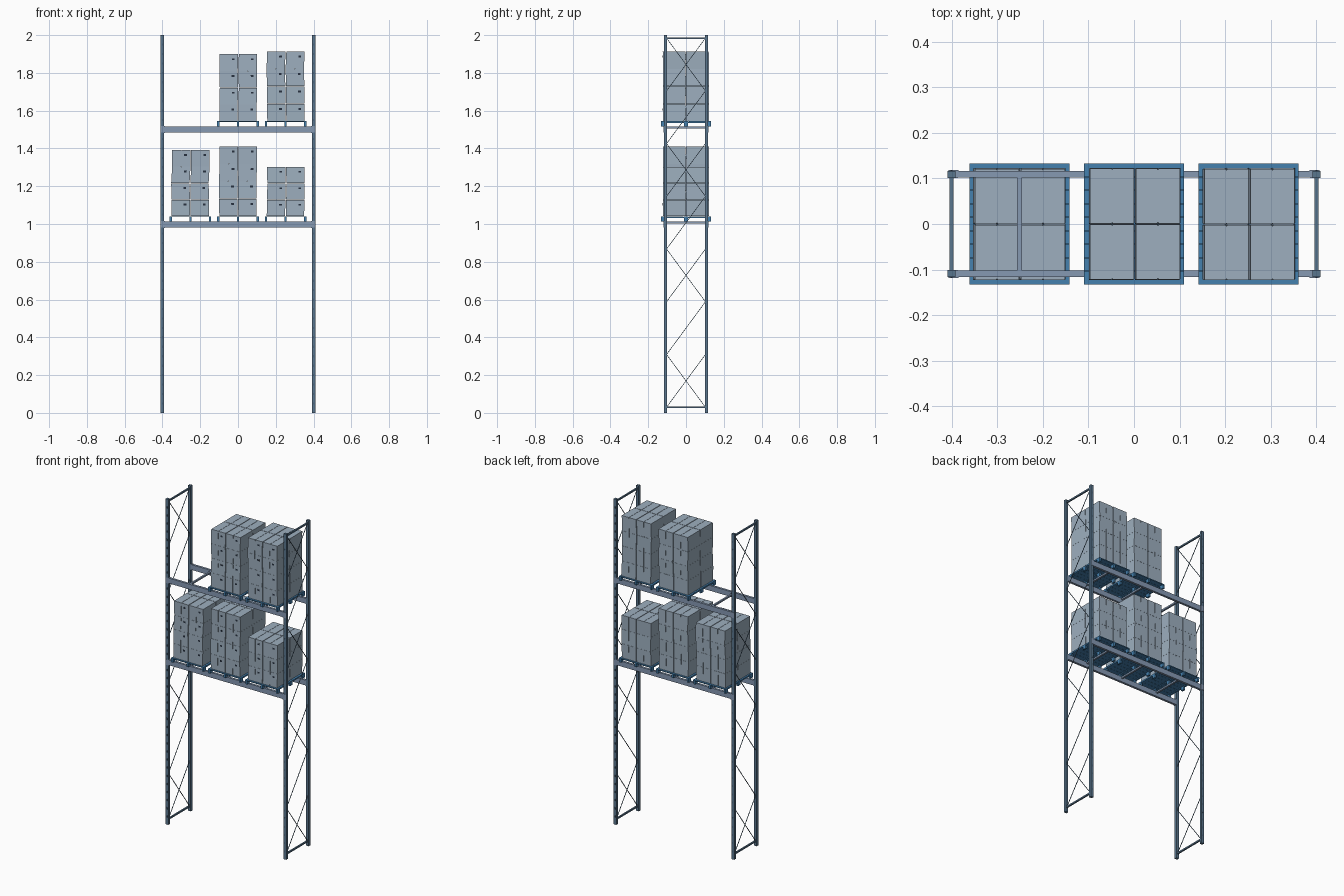
import bpy, bmesh, math, random
from mathutils import Matrix, Vector

if "Cube" in bpy.data.objects:
    bpy.data.objects.remove(bpy.data.objects["Cube"])

random.seed(4)


def material(name, col):
    m = bpy.data.materials.new(name)
    m.diffuse_color = (*col, 1)
    m.use_nodes = True
    m.node_tree.nodes["Principled BSDF"].inputs["Base Color"].default_value = m.diffuse_color
    return m


STEEL = material("post_blue", (0.10, 0.18, 0.27))
SLOT = material("slot_blue", (0.05, 0.09, 0.14))
BEAM = material("beam_blue_grey", (0.24, 0.32, 0.45))
BLUE = material("pallet_blue", (0.06, 0.22, 0.43))
CARTON = material("carton_blue_grey", (0.34, 0.43, 0.52))
DARK = material("dark", (0.02, 0.03, 0.05))


def cube(bm, c, s, rot=None):
    m = Matrix.Translation(c) @ (rot or Matrix()) @ Matrix.Diagonal((*s, 1))
    return bmesh.ops.create_cube(bm, size=1, matrix=m)["verts"]


def bar(bm, a, b, t):
    a, b = Vector(a), Vector(b)
    d = b - a
    cube(bm, (a + b) / 2, (t, t, d.length), d.to_track_quat('Z', 'Y').to_matrix().to_4x4())


def finish(bm, name, mat=None):
    me = bpy.data.meshes.new(name)
    bm.to_mesh(me)
    bm.free()
    ob = bpy.data.objects.new(name, me)
    bpy.context.collection.objects.link(ob)
    if mat:
        me.materials.append(mat)
    return ob


PX, PY = 0.401, 0.109          # post centres
LEVELS = (1.014, 1.517)        # beam tops
SLOTS = (-0.252, 0.0, 0.252)   # pallet centres

# upright frames: posts, ties and bracing
for side, sx in (("left", -1), ("right", 1)):
    bm = bmesh.new()
    slots = bmesh.new()
    for sy in (-1, 1):
        cube(bm, (sx * PX, sy * PY, 1), (0.018, 0.016, 2))
        for i in range(39):
            cube(slots, (sx * PX, sy * (PY + 0.008), 0.05 + i * 0.05), (0.004, 0.0006, 0.012))
    finish(bm, side + "_posts", STEEL)
    finish(slots, side + "_post_slots", SLOT)

    bm = bmesh.new()
    for z in (0.03, 1.984):
        cube(bm, (sx * PX, 0, z), (0.009, 2 * PY, 0.009))
    h = (1.984 - 0.03) / 7
    for i in range(7):
        z0, z1 = 0.03 + i * h, 0.03 + (i + 1) * h
        y = PY - 0.006
        bar(bm, (sx * PX, -y, z0), (sx * PX, y, z1), 0.003)
        if i % 2 == 0:
            bar(bm, (sx * PX, y, z0), (sx * PX, -y, z1), 0.003)
    finish(bm, side + "_bracing", STEEL)

# shelf beams with end connectors, and cross bars
for n, top in zip(("lower", "upper"), LEVELS):
    bm = bmesh.new()
    for sy in (-1, 1):
        cube(bm, (0, sy * PY, top - 0.016), (2 * PX - 0.018, 0.014, 0.032))
        for sx in (-1, 1):
            cube(bm, (sx * 0.39, sy * PY, top - 0.016), (0.006, 0.016, 0.036))
            cube(bm, (sx * 0.397, sy * (PY + 0.0085), top - 0.016), (0.022, 0.002, 0.034))
    finish(bm, n + "_beams", BEAM)
    bm = bmesh.new()
    for x in SLOTS:
        cube(bm, (x, 0, top - 0.006), (0.011, 2 * PY - 0.01, 0.010))
    finish(bm, n + "_cross_bars", BEAM)


# pallet: deck slats, stringers and nine feet
def pallet(name, x, z):
    bm = bmesh.new()
    n, w, d = 9, 0.22, 0.266
    p = d / n
    for i in range(n):
        cube(bm, (x, -d / 2 + p * (i + 0.5), z + 0.0245), (w, p - 0.001, 0.005))
    for dx in (-0.104, 0, 0.104):
        cube(bm, (x + dx, 0, z + 0.020), (0.012, d, 0.004))
        for y in (-0.121, 0, 0.121):
            cube(bm, (x + dx, y, z + 0.009), (0.012, 0.022, 0.018))
    finish(bm, name, BLUE)


# carton stack: 2 x 2 cartons per layer, leaning slightly from layer to layer,
# with a centre seam and a front hand hole
def stack(name, x, z, layers, height):
    bm, holes = bmesh.new(), bmesh.new()
    h = height / layers
    lean = [(random.uniform(-0.003, 0.003), random.uniform(-0.0015, 0.0015))
            for _ in range(layers + 1)]

    def leaning(target, c, s, k):
        for v in cube(target, c, s):
            t = (v.co.z - z) / h - k
            v.co.x += lean[k][0] * (1 - t) + lean[k + 1][0] * t
            v.co.y += lean[k][1] * (1 - t) + lean[k + 1][1] * t

    for k in range(layers):
        zc = z + h * (k + 0.5)
        for cx in (-0.0505, 0.0505):
            for cy in (-0.0615, 0.0615):
                bx = x + cx
                for s in (-1, 1):
                    leaning(bm, (bx + s * 0.0247, cy, zc), (0.0478, 0.1205, h - 0.0006), k)
                leaning(bm, (bx, cy, zc), (0.004, 0.117, h - 0.004), k)
                if cy < 0:
                    leaning(holes, (bx + 0.023, cy - 0.0603, zc + 0.2 * h),
                            (0.014, 0.001, 0.010), k)
    finish(bm, name + "_cartons", CARTON)
    finish(holes, name + "_hand_holes", DARK)


LOADS = (("lower_left", 0, 0, 4, 0.35), ("lower_middle", 1, 0, 4, 0.37),
         ("lower_right", 2, 0, 3, 0.262), ("upper_middle", 1, 1, 4, 0.355),
         ("upper_right", 2, 1, 4, 0.37))
for name, slot, lev, layers, height in LOADS:
    pallet(name + "_pallet", SLOTS[slot], LEVELS[lev])
    stack(name, SLOTS[slot], LEVELS[lev] + 0.027, layers, height)
